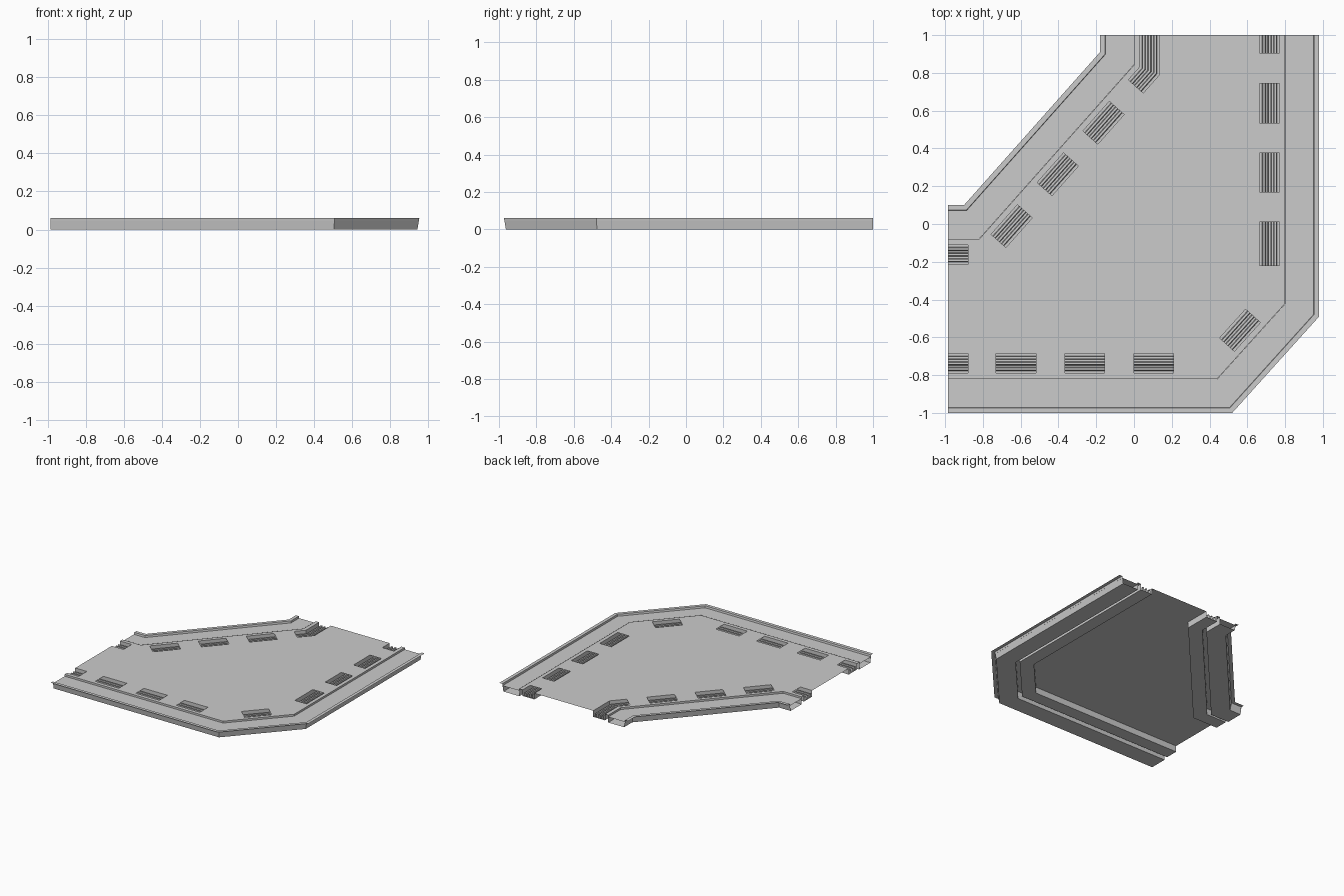
import bpy
from mathutils import Vector

if "Cube" in bpy.data.objects:
    bpy.data.objects.remove(bpy.data.objects["Cube"])

TOP = 0.06
# Outer edges of the two curbs; the deck lies to the left of each path
PATHS = {
    "outer": [(-0.985, -1), (0.52, -1), (0.98, -0.49), (0.98, 1)],
    "inner": [(-0.18, 1), (-0.18, 0.91), (-0.90, 0.10), (-0.985, 0.10)],
}
# Openings over the service trough: (segment, start) to (segment, end)
SLOTS = {
    "outer": [((0, 0), (0, .105)), ((0, .255), (0, .465)), ((0, .62), (0, .83)),
              ((0, .985), (0, 1.195)), ((1, .25), (1, .455)), ((2, .27), (2, .50)),
              ((2, .66), (2, .865)), ((2, 1.025), (2, 1.235)), ((2, 1.395), (2, 1.49))],
    "inner": [((0, 0), (1, .01)), ((1, .162), (1, .372)), ((1, .527), (1, .737)),
              ((1, .894), (1, 1.104)), ((2, -.02), (2, .085))],
}
T0, T1 = 0.21, 0.315      # trough band, measured in from the edge
STEP = 0.18               # curb width


def frame(path, seg):
    a, b = Vector(path[seg]), Vector(path[seg + 1])
    d = (b - a).normalized()
    return a, d, Vector((-d.y, d.x))


def corner(path, i, d):
    """Mitred offset of path point i."""
    p = Vector(path[i])
    n1 = frame(path, max(i - 1, 0))[2]
    n2 = frame(path, min(i, len(path) - 2))[2]
    return p + (n1 + n2) * (d / (1 + n1.dot(n2)))


def station(path, seg, t, d):
    a, u, n = frame(path, seg)
    return a + u * t + n * d


def make(name, verts, faces):
    me = bpy.data.meshes.new(name)
    me.from_pydata([tuple(v) for v in verts], [], faces)
    me.update()
    ob = bpy.data.objects.new(name, me)
    bpy.context.collection.objects.link(ob)
    return ob


def sweep(name, path, profile):
    m = len(profile)
    verts = [(*corner(path, i, d), z) for i in range(len(path)) for d, z in profile]
    faces = [(i * m + j, (i + 1) * m + j, (i + 1) * m + j + 1, i * m + j + 1)
             for i in range(len(path) - 1) for j in range(m - 1)]
    return make(name, verts, faces)


def slot_cover(name, path, slots):
    """Deck plates between the openings of the trough."""
    rows = []             # (sort key, near point, far point)
    for s, e in slots:
        for seg, t in (s, e):
            rows.append(((seg, t), station(path, seg, t, T0), station(path, seg, t, T1)))
    for i in range(1, len(path) - 1):
        # a corner sits just before everything measured on segment i
        rows.append(((i, -1), corner(path, i, T0), corner(path, i, T1)))
    rows.sort(key=lambda r: r[0])
    verts, faces = [], []
    for k in range(len(rows) - 1):
        a, b = rows[k], rows[k + 1]
        if any(s <= a[0] and b[0] <= e for s, e in slots):
            continue
        # skip the sliver where an opening ends exactly on a bend
        if (a[1] - b[1]).length < 1e-3:
            continue
        n = len(verts)
        verts += [(*p, TOP) for p in (a[1], b[1], b[2], a[2])]
        faces.append((n, n + 1, n + 2, n + 3))
    return make(name, verts, faces)


for key, path in PATHS.items():
    # Hollow curb body: inner side, underside and leaning outer wall
    sweep(key + "_curb_body", path, [(STEP, TOP), (STEP, 0), (0.037, 0), (0.027, TOP)])
    # Thin lip and slightly sunken walkway up to the deck edge
    sweep(key + "_curb_top", path, [(0, TOP), (0.027, TOP), (0.029, 0.045),
                                    (STEP - 0.001, 0.045), (STEP - 0.001, TOP)])
    # Deck strip between curb and trough
    sweep(key + "_deck_strip", path, [(STEP, TOP), (T0, TOP)])
    # Trough under the deck
    sweep(key + "_trough", path, [(T0, TOP), (T0, 0.01), (T1, 0.01), (T1, TOP)])
    # Rails running along the trough
    for r, d in enumerate((0.222, 0.252, 0.282)):
        sweep(f"{key}_trough_rail_{r + 1}", path,
              [(d, 0.01), (d + 0.004, 0.04), (d + 0.016, 0.04), (d + 0.02, 0.01)])
    slot_cover(key + "_slot_cover", path, SLOTS[key])

# Main deck plate between the two troughs
loop = [(*corner(p, i, T1), TOP) for p in PATHS.values() for i in range(4)]
make("main_deck", loop, [tuple(range(len(loop)))])
